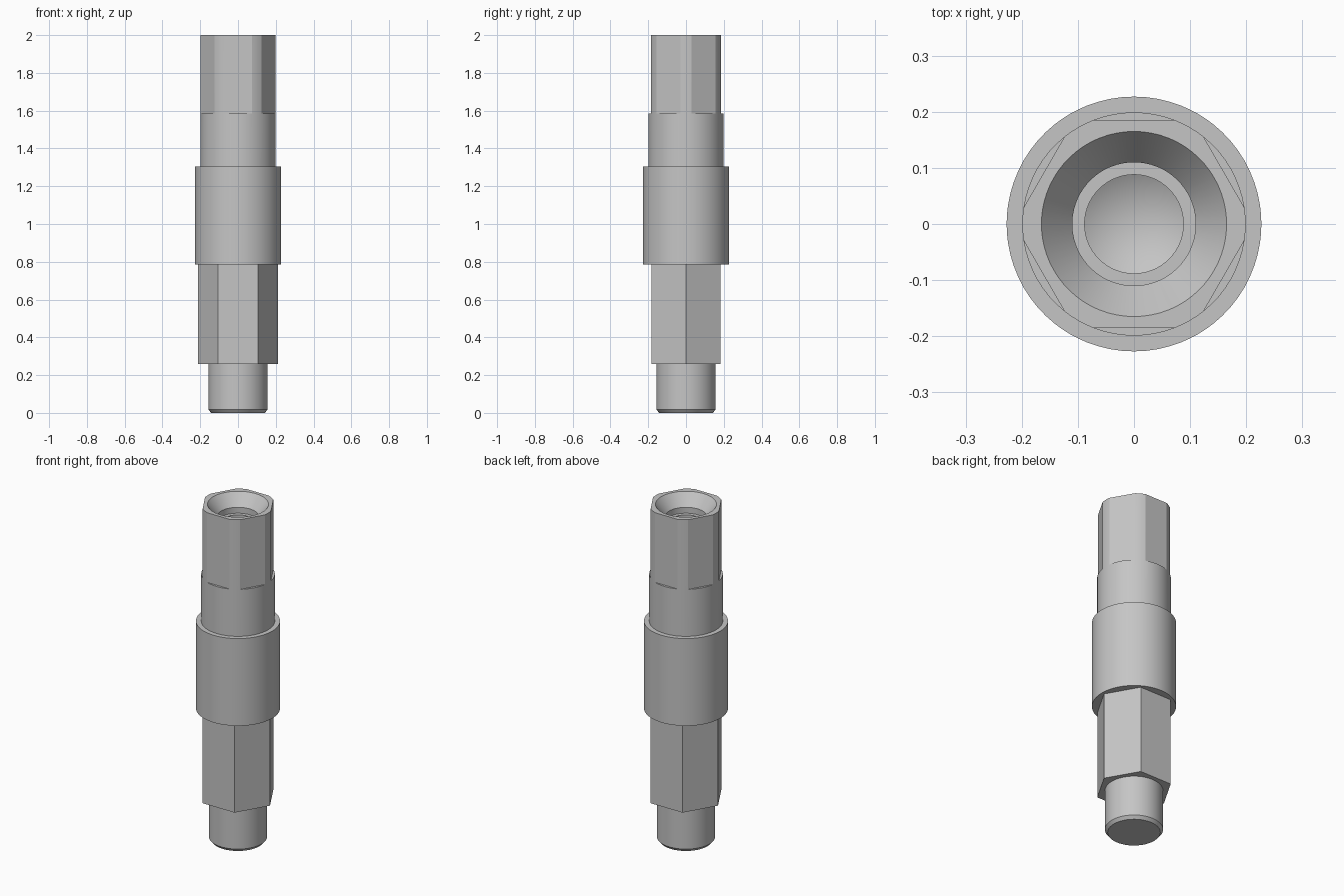
import bpy
import bmesh
from math import acos, cos, sin, pi, radians

if "Cube" in bpy.data.objects:
    bpy.data.objects.remove(bpy.data.objects["Cube"], do_unlink=True)

steel = bpy.data.materials.new("plain grey steel")
steel.use_nodes = True
GREY = (0.56, 0.56, 0.56, 1)
steel.diffuse_color = GREY
steel.node_tree.nodes["Principled BSDF"].inputs["Base Color"].default_value = GREY

SHANK_R = 0.199      # round stock of the upper shank
FLAT = 0.185         # distance from the axis to each milled flat
SIXTH = pi / 3

# Shared angles: every sixth has a short arc around the corner, then a flat
half_arc = pi / 6 - acos(FLAT / SHANK_R)
one_sixth = [-half_arc + 2 * half_arc * i / 4 for i in range(4)]
one_sixth += [half_arc + (SIXTH - 2 * half_arc) * i / 8 for i in range(8)]
ROUND = [k * SIXTH + a for k in range(6) for a in one_sixth]
HEX = [k * SIXTH for k in range(6)]


def milled(a):
    """Radius of the round stock cut by six flats."""
    return min(SHANK_R, FLAT / cos(a % SIXTH - pi / 6))


def loft(name, rings, angles=ROUND):
    """Skin rings of (radius or radius function, height), capping both ends."""
    bm = bmesh.new()
    loops = []
    for radius, z in rings:
        loop = []
        for a in angles:
            r = radius(a) if callable(radius) else radius
            loop.append(bm.verts.new((r * cos(a), r * sin(a), z)))
        loops.append(loop)
    n = len(angles)
    for low, high in zip(loops, loops[1:]):
        for i in range(n):
            j = (i + 1) % n
            bm.faces.new((low[i], low[j], high[j], high[i]))
    bm.faces.new(loops[0][::-1])
    if rings[-1][0] != 0:
        bm.faces.new(loops[-1])
    bmesh.ops.remove_doubles(bm, verts=bm.verts, dist=0.00002)
    bmesh.ops.recalc_face_normals(bm, faces=bm.faces)
    mesh = bpy.data.meshes.new(name)
    bm.to_mesh(mesh)
    bm.free()
    mesh.materials.append(steel)
    obj = bpy.data.objects.new(name, mesh)
    bpy.context.collection.objects.link(obj)
    bpy.ops.object.select_all(action="DESELECT")
    obj.select_set(True)
    bpy.context.view_layer.objects.active = obj
    bpy.ops.object.shade_smooth_by_angle(angle=radians(15))
    return obj


# Chamfered spigot at the foot
loft("spigot", [(0.142, 0), (0.157, 0.018), (0.157, 0.27)])

# Hexagonal body
loft("hex_body", [(0.211, 0.26), (0.211, 0.795)], HEX)

# Round collar
loft("collar", [(0.227, 0.785), (0.227, 1.305)])

# Upper shank: round neck, six milled flats, countersunk and stepped blind bore
loft("upper_shank", [
    (SHANK_R, 1.295), (SHANK_R, 1.585),
    (milled, 1.585), (milled, 2.0),
    (0.165, 2.0), (0.11, 1.93),
    (0.11, 1.895), (0.088, 1.895),
    (0.088, 1.65), (0, 1.60),
])
